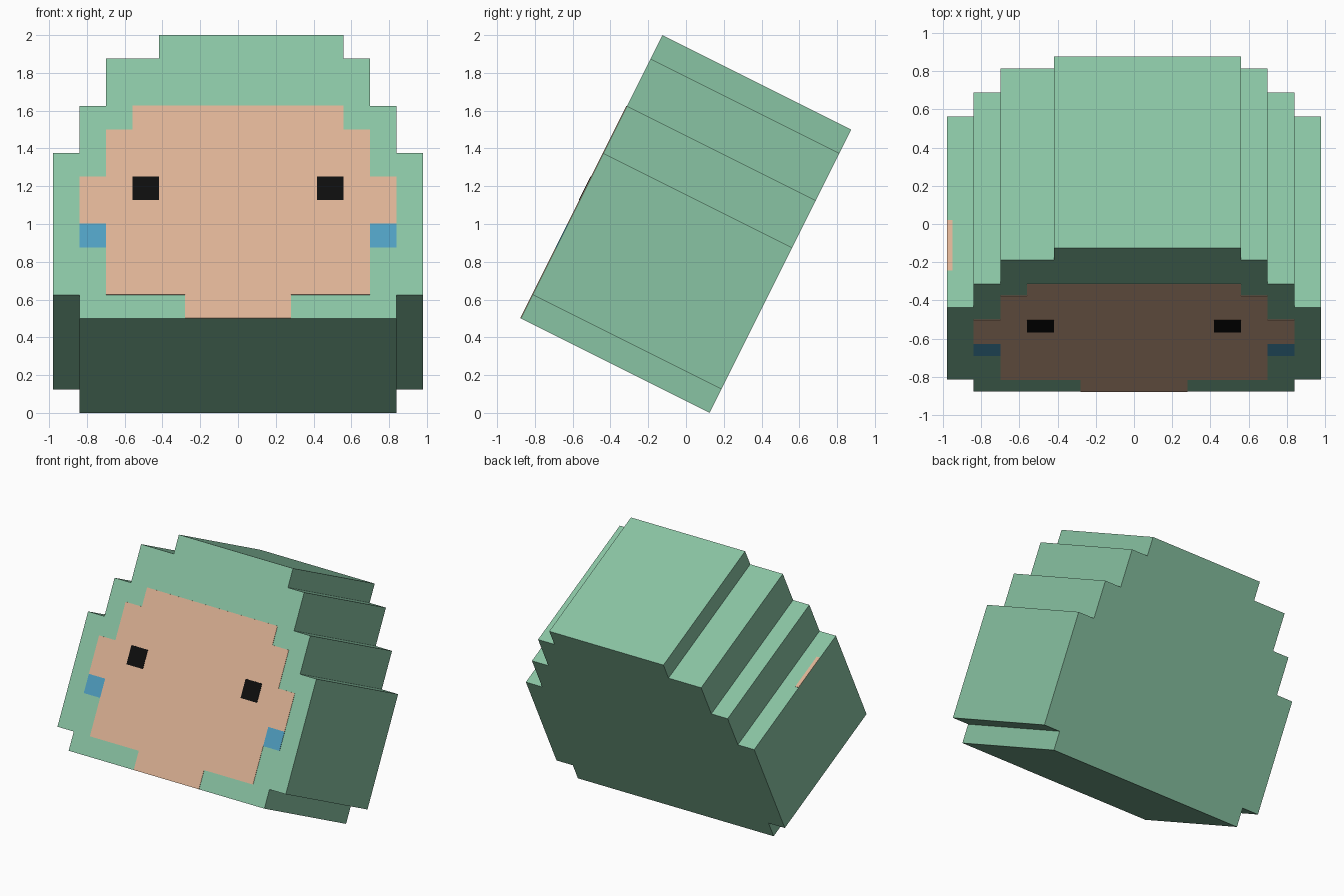
import bpy, bmesh, math
from mathutils import Matrix

if "Cube" in bpy.data.objects:
    bpy.data.objects.remove(bpy.data.objects["Cube"])

U = 0.13975                      # one block unit
TILT = math.atan(0.5)            # head leans back
PLACE = Matrix.Translation((0, 0, 1)) @ Matrix.Rotation(-TILT, 4, 'X')
FRONT, BACK = -4, 4              # depth in units
PLATE = 0.003 / U                # thickness of painted plates


def material(name, color):
    m = bpy.data.materials.new(name)
    m.diffuse_color = (*color, 1)
    m.use_nodes = True
    m.node_tree.nodes["Principled BSDF"].inputs["Base Color"].default_value = m.diffuse_color
    return m


GREEN = material("hair green", (0.25, 0.546, 0.366))
SKIN = material("skin peach", (0.72, 0.445, 0.296))
BLUE = material("cheek blue", (0.08, 0.342, 0.527))
BLACK = material("eye black", (0.004, 0.004, 0.004))


def prism(name, outline, y0, y1, mat):
    """Extrude an (x, row) outline from y0 to y1, in block units."""
    bm = bmesh.new()
    face = bm.faces.new([bm.verts.new((x * U, y0 * U, (r - 6) * U)) for x, r in outline])
    ext = bmesh.ops.extrude_face_region(bm, geom=[face])
    verts = [g for g in ext["geom"] if isinstance(g, bmesh.types.BMVert)]
    bmesh.ops.translate(bm, verts=verts, vec=(0, (y1 - y0) * U, 0))
    bmesh.ops.recalc_face_normals(bm, faces=bm.faces)
    me = bpy.data.meshes.new(name)
    bm.to_mesh(me)
    bm.free()
    me.materials.append(mat)
    ob = bpy.data.objects.new(name, me)
    ob.matrix_world = PLACE
    bpy.context.collection.objects.link(ob)
    return ob


def stepped(rows):
    """Stepped outline from (left, right, bottom row, top row) bands."""
    right = [p for l, r, a, b in rows for p in ((r, a), (r, b))]
    left = [p for l, r, a, b in rows for p in ((l, a), (l, b))]
    return right + left[::-1]


def rect(x0, x1, r0, r1):
    return stepped([(x0, x1, r0, r1)])


# Hair block with stepped sides
prism("hair_block", stepped([(-6, 6, 0, 1), (-7, 7, 1, 7), (-6, 6, 7, 9),
                             (-5, 5, 9, 11), (-3, 4, 11, 12)]), FRONT, BACK, GREEN)

# Face plate
prism("face", stepped([(-2, 2, 0, 1), (-5, 5, 1, 4), (-6, 6, 4, 6),
                       (-5, 5, 6, 8), (-4, 4, 8, 9)]), FRONT - PLATE, FRONT, SKIN)

# Eyes and cheek marks, one on each side
for side, s in (("left", -1), ("right", 1)):
    x0, x1 = sorted((3 * s, 4 * s))
    prism(side + "_eye", rect(x0, x1, 5, 6), FRONT - 2 * PLATE, FRONT - PLATE, BLACK)
    x0, x1 = sorted((5 * s, 6 * s))
    prism(side + "_cheek", rect(x0, x1, 3, 4), FRONT - PLATE, FRONT, BLUE)

# Small skin patch on the left step
prism("side_patch", rect(-7, -6.8, 7, 7 + PLATE), FRONT + 1.55, FRONT + 3.65, SKIN)
